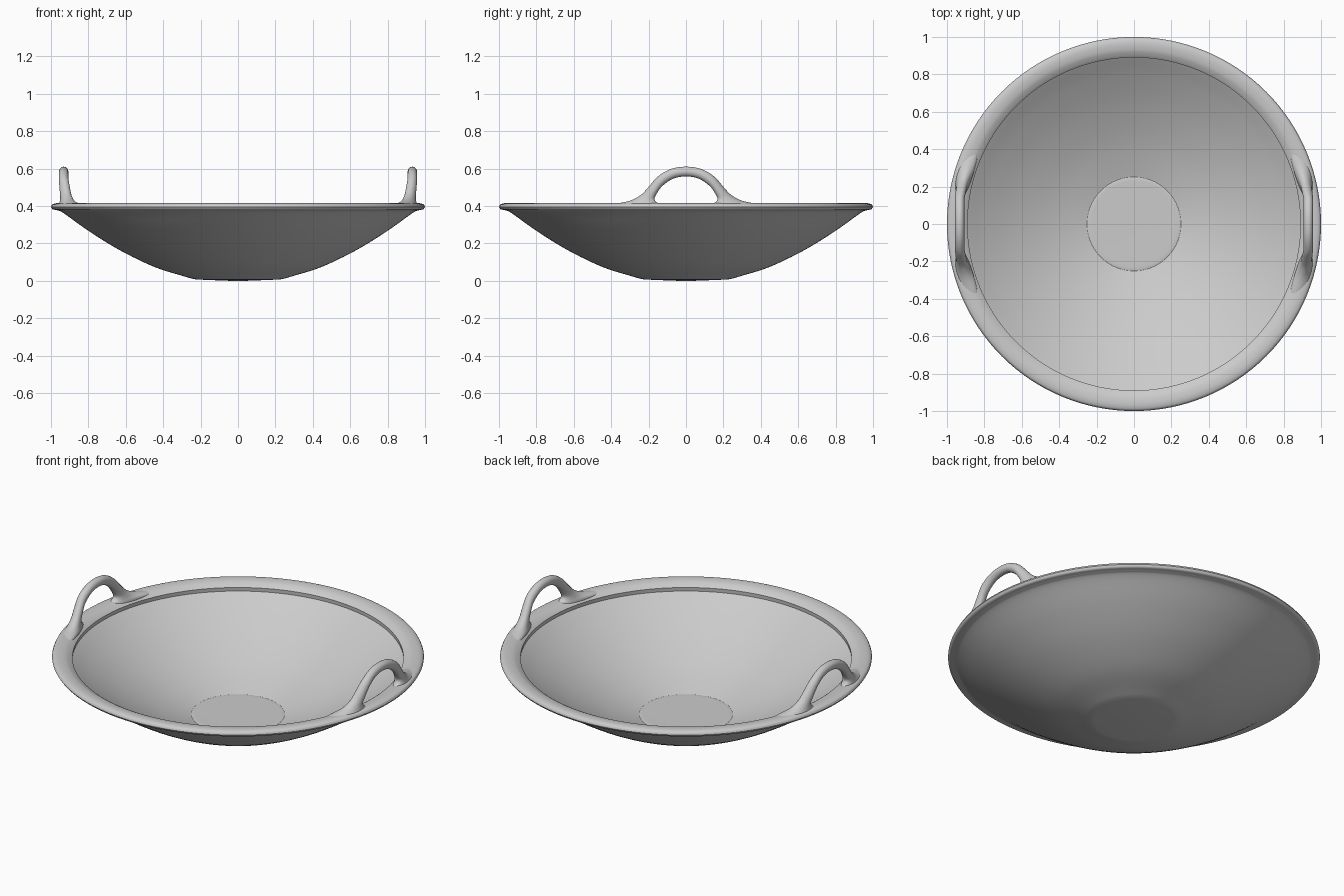
import bpy, bmesh, math
from mathutils import Vector

cube = bpy.data.objects.get("Cube")
if cube:
    bpy.data.objects.remove(cube, do_unlink=True)

grey = bpy.data.materials.new("light grey metal")
grey.use_nodes = True
colour = (0.6, 0.6, 0.6, 1)
grey.diffuse_color = colour
grey.node_tree.nodes["Principled BSDF"].inputs["Base Color"].default_value = colour


def smooth_path(points, steps=5):
    """Catmull-Rom curve through points of any dimension."""
    pts = [Vector(p) for p in points]
    pts = [pts[0] * 2 - pts[1]] + pts + [pts[-1] * 2 - pts[-2]]
    out = []
    for a, b, c, d in zip(pts, pts[1:], pts[2:], pts[3:]):
        for i in range(steps):
            t = i / steps
            out.append(0.5 * (2 * b + (c - a) * t + (2 * a - 5 * b + 4 * c - d) * t ** 2
                              + (3 * b - a - 3 * c + d) * t ** 3))
    return out + [pts[-2]]


def finish(bm, name):
    bmesh.ops.recalc_face_normals(bm, faces=bm.faces)
    mesh = bpy.data.meshes.new(name)
    bm.to_mesh(mesh)
    bm.free()
    mesh.materials.append(grey)
    obj = bpy.data.objects.new(name, mesh)
    bpy.context.collection.objects.link(obj)
    bpy.ops.object.select_all(action='DESELECT')
    obj.select_set(True)
    bpy.context.view_layer.objects.active = obj
    bpy.ops.object.shade_smooth_by_angle(angle=math.radians(35))
    return obj


def loft(bm, rings):
    """Skin closed rings of vertices, one after another."""
    for a, b in zip(rings, rings[1:]):
        n = len(a)
        for i in range(n):
            bm.faces.new((a[i], a[(i + 1) % n], b[(i + 1) % n], b[i]))


# Bowl: outside, rolled rim and inside turned from one profile (radius, z)
outside = [(0.05, 0), (0.2, 0.006), (0.24, 0.01), (0.29, 0.024), (0.45, 0.075), (0.635, 0.165),
           (0.8, 0.267), (0.93, 0.36), (0.965, 0.376), (0.99, 0.382), (1, 0.395)]
rim = [(1, 0.395), (0.991, 0.409), (0.965, 0.415), (0.93, 0.411), (0.905, 0.4), (0.89, 0.39)]
inside = [(0.892, 0.368), (0.79, 0.3), (0.635, 0.21), (0.45, 0.123), (0.27, 0.06),
          (0.23, 0.056), (0.05, 0.055)]
profile = smooth_path(outside)[:-1] + smooth_path(rim) + smooth_path(inside)

SEGMENTS = 128
bm = bmesh.new()
rings = []
for r, z in profile:
    angles = [math.tau * i / SEGMENTS for i in range(SEGMENTS)]
    rings.append([bm.verts.new((r * math.cos(a), r * math.sin(a), z)) for a in angles])
loft(bm, rings)
bm.faces.new(rings[0])
bm.faces.new(rings[-1])
finish(bm, "bowl")

# Handle half-arch: outer y, z, inner y, z, half thickness across
half = [(0, 0.61, 0, 0.558, 0.025), (0.08, 0.598, 0.068, 0.546, 0.025),
        (0.15, 0.558, 0.125, 0.508, 0.026), (0.2, 0.502, 0.155, 0.468, 0.028),
        (0.24, 0.46, 0.168, 0.44, 0.03), (0.3, 0.428, 0.16, 0.422, 0.036),
        (0.4, 0.405, 0.14, 0.41, 0.043), (0.41, 0.385, 0.11, 0.385, 0.043)]
mirrored = [(-a, b, -c, d, w) for a, b, c, d, w in reversed(half[1:])]
arch = smooth_path(mirrored + half, 4)

for side, name in ((1, "left_handle"), (-1, "right_handle")):
    bm = bmesh.new()
    rings = []
    for oy, oz, iy, iz, width in arch:
        ring = []
        for i in range(20):
            a = math.tau * i / 20
            k = (1 + math.cos(a)) / 2
            y = iy + (oy - iy) * k
            z = iz + (oz - iz) * k
            # The feet bend along the round rim
            x = min(0.932, math.sqrt(0.942 ** 2 - y * y)) + width * math.sin(a)
            ring.append(bm.verts.new((side * x, y, z)))
        rings.append(ring)
    loft(bm, rings)
    bm.faces.new(rings[0])
    bm.faces.new(rings[-1])
    finish(bm, name)
